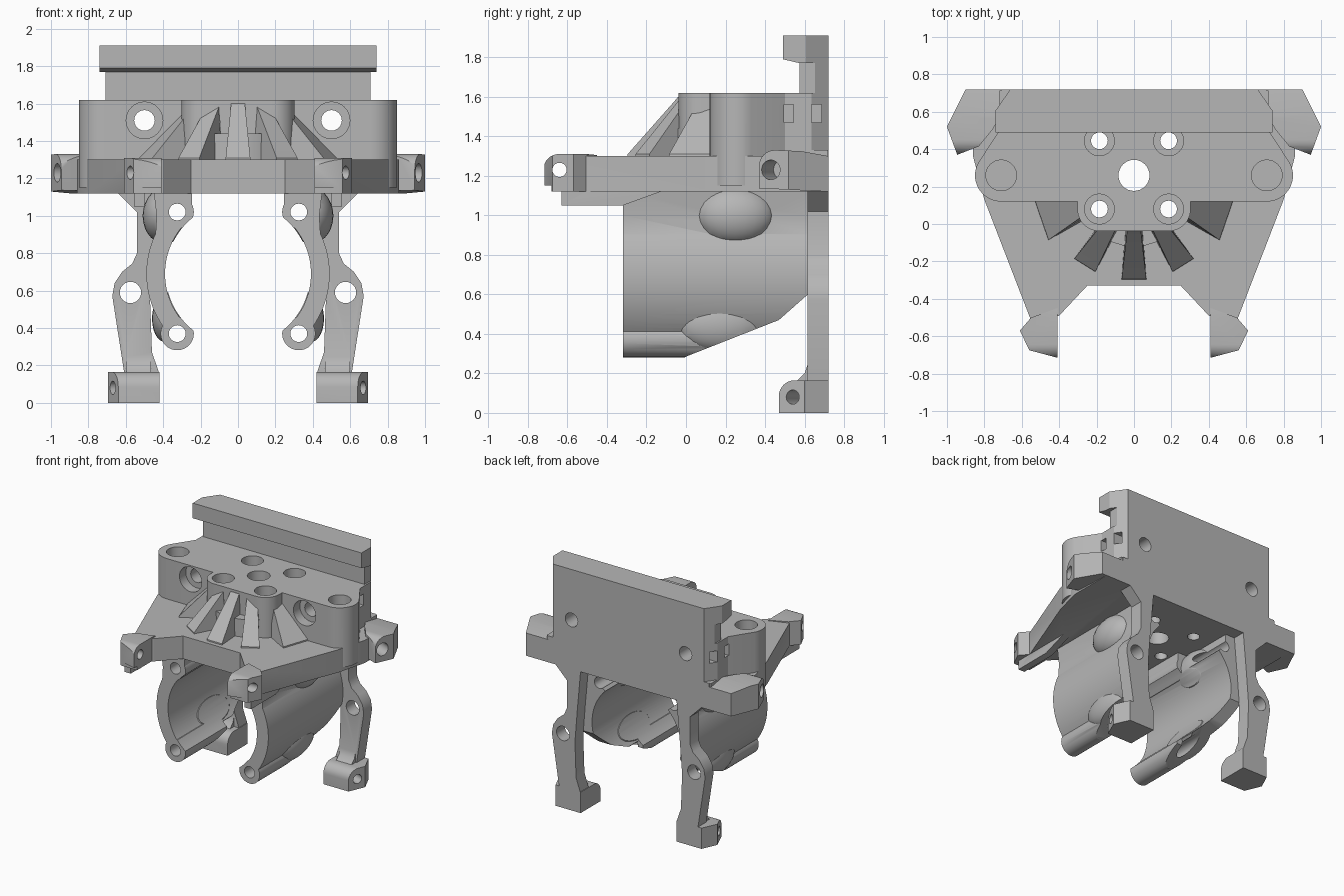
import bpy, bmesh
from math import cos, sin, radians
from mathutils import Vector, Matrix

cube = bpy.data.objects.get("Cube")
if cube:
    bpy.data.objects.remove(cube, do_unlink=True)

grey = bpy.data.materials.new("plain grey")
grey.use_nodes = True
COLOUR = (0.47, 0.47, 0.47, 1)
grey.diffuse_color = COLOUR
grey.node_tree.nodes["Principled BSDF"].inputs["Base Color"].default_value = COLOUR


def arc(cx, cy, r, a0, a1, n=16):
    return [(cx + r * cos(radians(a0 + (a1 - a0) * i / n)),
             cy + r * sin(radians(a0 + (a1 - a0) * i / n))) for i in range(n + 1)]


def circle(cx, cy, r, n=32):
    return arc(cx, cy, r, 0, 360, n)[:-1]


def rect(x0, y0, x1, y1):
    return [(x0, y0), (x1, y0), (x1, y1), (x0, y1)]


def flip(pts, s):
    return [(s * x, y) for x, y in pts]


def symmetric(pts):
    """Close a right-hand outline with its mirror image."""
    return pts + [(-x, y) for x, y in reversed(pts)]


def finish(bm, name):
    bmesh.ops.recalc_face_normals(bm, faces=bm.faces)
    mesh = bpy.data.meshes.new(name)
    bm.to_mesh(mesh)
    bm.free()
    mesh.materials.append(grey)
    ob = bpy.data.objects.new(name, mesh)
    bpy.context.collection.objects.link(ob)
    return ob


def prism(name, pts, axis, lo, hi, place=None):
    """Extrude a 2D outline along an axis, then move its points."""
    to3d = {"x": lambda p, h: Vector((h, p[0], p[1])),
            "y": lambda p, h: Vector((p[0], h, p[1])),
            "z": lambda p, h: Vector((p[0], p[1], h))}[axis]
    bm = bmesh.new()
    rings = []
    for h in (lo, hi):
        rings.append([bm.verts.new(place(to3d(p, h)) if place else to3d(p, h)) for p in pts])
        bm.faces.new(rings[-1])
    for i in range(len(pts)):
        j = (i + 1) % len(pts)
        bm.faces.new((rings[0][i], rings[0][j], rings[1][j], rings[1][i]))
    return finish(bm, name)


def ellipsoid(name, centre, radii):
    bm = bmesh.new()
    m = Matrix.Translation(centre) @ Matrix.Diagonal((*radii, 1))
    bmesh.ops.create_uvsphere(bm, u_segments=24, v_segments=14, radius=1, matrix=m)
    return finish(bm, name)


def combine(ob, tools, operation):
    """Apply booleans to ob and remove the tools."""
    for t in tools:
        t.hide_render = True
        mod = ob.modifiers.new("bool", "BOOLEAN")
        mod.operation, mod.solver, mod.object = operation, "EXACT", t
        bpy.context.view_layer.update()
        mesh = bpy.data.meshes.new_from_object(
            ob.evaluated_get(bpy.context.evaluated_depsgraph_get()))
        ob.modifiers.clear()
        ob.data = mesh
        bpy.data.objects.remove(t, do_unlink=True)


def smooth(ob):
    bpy.ops.object.select_all(action="DESELECT")
    ob.select_set(True)
    bpy.context.view_layer.objects.active = ob
    bpy.ops.object.shade_smooth_by_angle(angle=radians(28))


def lug(s, plan, side):
    """Lug whose plan outline is trimmed by a rounded side profile."""
    ob = prism("lug", flip(plan, s), "z", -.1, 1.5)
    combine(ob, [prism("lug_side", side, "x", -1.2, 1.2)], "INTERSECT")
    return ob


def lug_hole(s, x, y, z, r, depth, angle=0):
    """Cutter entering the outer lug face at x, y, z."""
    def place(v):
        return Vector((s * (x + v.x * cos(angle) + v.y * sin(angle)),
                       y + v.y * cos(angle) - v.x * sin(angle), v.z))
    return prism("lug_hole", circle(0, z, r, 20), "x", -depth, .1, place)


# --- Upper body: deck, block, hub, ribs, rear plate with lip ---
deck = symmetric([(.25, -.33), (.4, -.49), (.545, -.53), (.8, .13), (.86, .36),
                  (.86, .6), (.86, .72)])
body = prism("upper_body", deck, "z", 1.12, 1.3)
block = symmetric(arc(.71, .26, .14, -90, 30) + [(.72, .5), (.72, .715)])
hub = symmetric(arc(.185, .08, .118, -90, 0, 12) + [(.303, .3)])
adds = [prism("block", block, "z", 1.15, 1.62),
        prism("hub", hub, "z", 1.15, 1.62),
        prism("hub_skirt", circle(0, .2, .32), "z", 1.2, 1.44),
        prism("back_plate", rect(.575, 1.13, .72, 1.85), "x", -.708, .708),
        prism("lip", [(.72, 1.77), (.575, 1.77), (.49, 1.79), (.49, 1.91), (.72, 1.91)],
              "x", -.74, .74)]

# Tapered ribs fanned around the hub
for turn, spread, reach in ((0, .03, 1), (32, .03, 1), (-32, .03, 1),
                            (71, .08, 1.06), (-71, .08, 1.06)):
    a = radians(turn)

    def fan(v, a=a, spread=spread, reach=reach):
        w = v.x * (.033 + spread * max(0, v.y - .2) / .3 + spread * (1.6 - v.z) * .4)
        r = v.y * reach
        return Vector((r * sin(a) + w * cos(a), .2 - r * cos(a) + w * sin(a), v.z))
    side = [(.1, 1.25), (.5, 1.25), (.495, 1.31), (.265, 1.57), (.24, 1.6), (.1, 1.6)]
    adds.append(prism("rib", side, "x", -1, 1, fan))

cuts = [prism("centre_bore", circle(0, .26, .083), "z", 1, 2)]
for s in (1, -1):
    # Corner lugs on the deck
    adds.append(lug(s, [(.62, .72), (.9, .72), (1, .52), (.945, .37), (.83, .415), (.76, .5)],
                    [(.3, 1.14), (.72, 1.12), (.72, 1.3), (.58, 1.325)]
                    + arc(.45, 1.25, .08, 90, 180, 8)))
    cuts.append(lug_hole(s, .965, .43, 1.23, .05, .16, .38))
    adds.append(lug(s, [(.41, -.45), (.55, -.5), (.61, -.57), (.56, -.675), (.41, -.715)],
                    [(-.4, 1.12), (-.4, 1.3), (-.5, 1.31)]
                    + arc(-.645, 1.235, .075, 90, 180, 8) + [(-.72, 1.15), (-.68, 1.15), (-.68, 1.12)]))
    cuts.append(lug_hole(s, .585, -.64, 1.23, .036, .3))
    # Tapering rail below the deck edge
    adds.append(prism("rail", [(-.63, 1.15), (-.63, 1.05), (-.32, 1.05), (-.1, 1.13)],
                      "x", s * .5, s * .555))
    # Bolt holes with counterbores
    cuts.append(prism("blind_bore", circle(s * .71, .26, .082), "z", 1.35, 1.7))
    for y in (.08, .445):
        cuts.append(prism("bolt_hole", circle(s * .185, y, .045, 20), "z", 1, 1.7))
        cuts.append(prism("counterbore", circle(s * .185, y, .08), "z", 1.52, 1.7))
    cuts.append(prism("cross_hole", circle(s * .5, 1.51, .055, 24), "y", 0, 1))
    cuts.append(prism("cross_counterbore", circle(s * .5, 1.51, .098), "y", 0, .2))
    for y in (.52, .66):
        cuts.append(prism("slot", rect(y - .025, 1.47, y + .025, 1.56), "x", s * .64, s * .9))
    # Chamfered rear corner of the plate
    corner = flip([(.745, .6), (.66, .722), (.66, .8), (.95, .8), (.95, .6)], s)
    cuts.append(prism("corner_cut", corner, "z", 1.33, 2))
combine(body, adds, "UNION")
combine(body, cuts, "DIFFERENCE")
smooth(body)

for s, word in ((1, "left"), (-1, "right")):
    # --- Curved clamp half, with lobes, bosses and a sloping lower edge ---
    wall = arc(0, .69, .49, -45, 45, 28) + arc(0, .69, .39, 45, -45, 28)
    clamp = prism(word + "_clamp", flip(wall, s), "y", -.32, .62)
    upright = [(.34, .96), (.39, .9), (.441, .9), (.435, 1.0), (.45, 1.125), (.34, 1.125)]
    adds = [prism("upright", flip(upright, s), "y", -.32, .62),
            prism("web", flip(rect(.245, 1.0, .42, 1.125), s), "y", -.32, .2)]
    cuts = [prism("inner_bore", circle(0, .69, .386, 64), "y", -.5, .8),
            prism("under_cut", [(-.02, .27), (.0, .285), (.47, .47), (.64, .62),
                                (.8, .62), (.8, .1), (-.02, .1)], "x", s * .1, s * .8)]
    for z in (1.02, .37):
        adds.append(prism("lobe", circle(s * .325, z, .089), "y", -.32, .2))
        cuts.append(prism("lobe_hole", circle(s * .325, z, .045, 20), "y", -.5, .8))
    adds.append(ellipsoid("upper_boss", (s * .39, .25, 1.0), (.12, .2, .15)))
    adds.append(ellipsoid("lower_boss", (s * .37, .17, .45), (.09, .22, .14)))
    combine(clamp, adds, "UNION")
    combine(clamp, cuts, "DIFFERENCE")
    smooth(clamp)

    # --- Rear leg with foot lug ---
    outline = [(.42, 1.13), (.65, 1.13), (.54, 1.02), (.54, .8), (.565, .745), (.62, .7),
               (.66, .64), (.672, .57), (.61, .17), (.6, 0), (.42, 0), (.425, .17),
               (.46, .27), (.47, .55), (.45, .8)]
    leg = prism(word + "_leg", flip(outline, s), "y", .615, .72)
    foot = lug(s, [(.42, .72), (.42, .47), (.64, .47), (.695, .6), (.64, .72)],
               [(.72, 0), (.72, .165)] + arc(.55, .085, .08, 90, 180, 8) + [(.47, 0)])
    fillet = prism("fillet", [(.66, .27), (.617, .25), (.6, .2), (.56, .16), (.66, .14)],
                   "x", s * .465, s * .6)
    trims = [prism("leg_hole", circle(s * .575, .59, .057, 24), "y", .4, 1),
             lug_hole(s, .67, .54, .08, .036, .2, .38)]
    combine(leg, [foot, fillet], "UNION")
    combine(leg, trims, "DIFFERENCE")
    smooth(leg)
